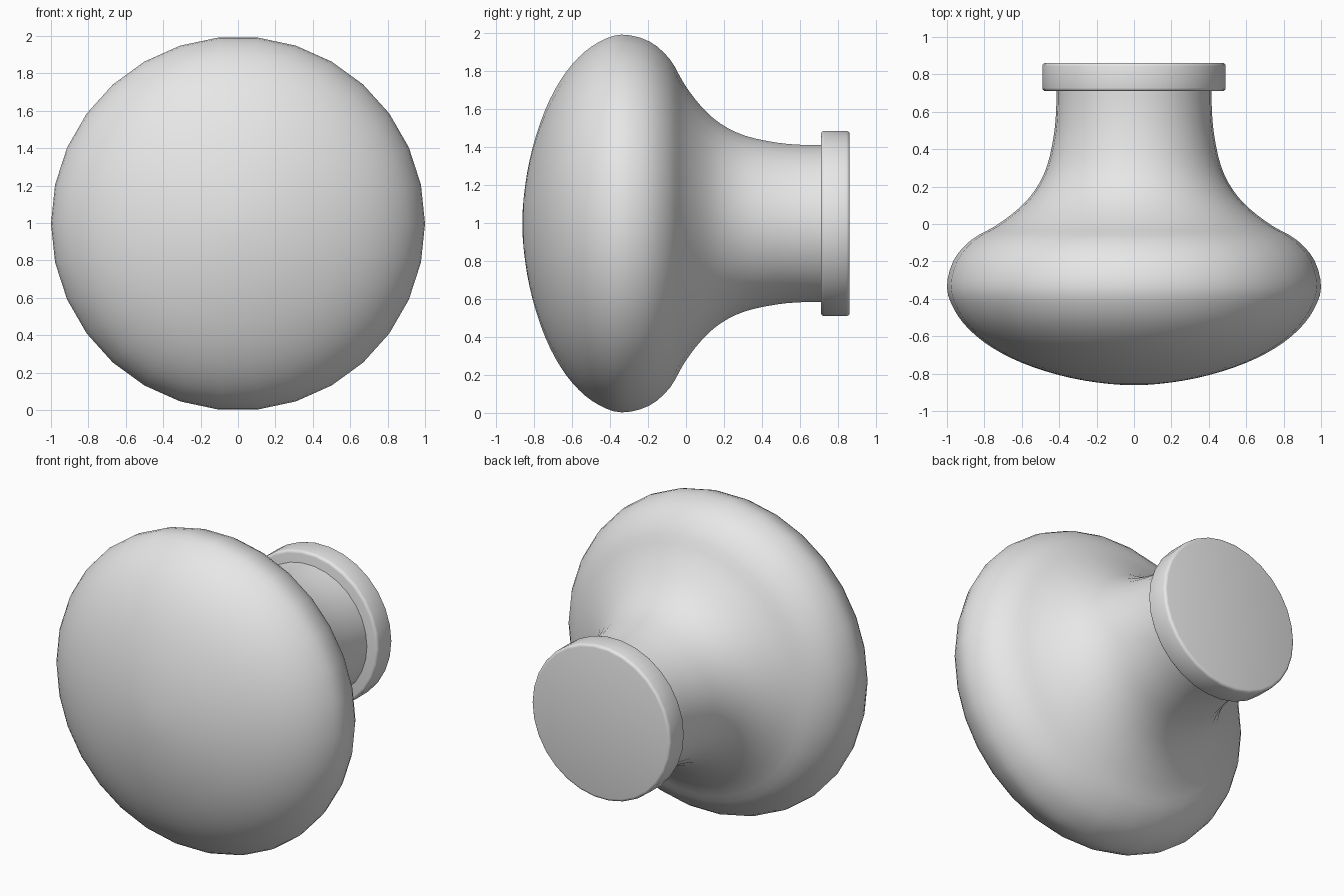
import bpy, bmesh
from math import cos, sin, pi, radians
from mathutils import Vector

cube = bpy.data.objects.get("Cube")
if cube:
    bpy.data.objects.remove(cube, do_unlink=True)

SIDES = 30
CENTRE_Z = 0.997

grey = bpy.data.materials.new("plain grey")
grey.use_nodes = True
colour = (0.8, 0.8, 0.8, 1)
grey.diffuse_color = colour
grey.node_tree.nodes["Principled BSDF"].inputs["Base Color"].default_value = colour


def smooth_profile(points, steps=3):
    """Pass a Catmull-Rom curve through (radius, y) points."""
    p = [Vector(q) for q in points]
    p = [Vector((-p[1].x, p[1].y))] + p + [p[-1] * 2 - p[-2]]
    out = []
    for a, b, c, d in zip(p, p[1:], p[2:], p[3:]):
        for i in range(steps):
            t = i / steps
            out.append(0.5 * (2 * b + (c - a) * t + (2 * a - 5 * b + 4 * c - d) * t**2
                              + (3 * b - a - 3 * c + d) * t**3))
    return out + [p[-2]]


def lathe(name, profile):
    """Turn a profile round the front-to-back axis."""
    bm = bmesh.new()
    rings = []
    for r, y in profile:
        if r < 1e-5:
            rings.append([bm.verts.new((0, y, CENTRE_Z))] * SIDES)
        else:
            rings.append([bm.verts.new((r * cos(a), y, CENTRE_Z + r * sin(a)))
                          for a in (2 * pi * i / SIDES for i in range(SIDES))])
    for lower, upper in zip(rings, rings[1:]):
        for i in range(SIDES):
            j = (i + 1) % SIDES
            bm.faces.new(dict.fromkeys((lower[i], lower[j], upper[j], upper[i])))
    for ring in (rings[0], rings[-1]):
        if ring[0] is not ring[1]:
            bm.faces.new(ring)
    bmesh.ops.recalc_face_normals(bm, faces=bm.faces)
    mesh = bpy.data.meshes.new(name)
    bm.to_mesh(mesh)
    bm.free()
    mesh.materials.append(grey)
    obj = bpy.data.objects.new(name, mesh)
    bpy.context.collection.objects.link(obj)
    return obj


# Domed knob flowing into the neck
knob = lathe("knob_and_neck", smooth_profile([
    (0, -0.862), (0.2, -0.847), (0.4, -0.808), (0.6, -0.742), (0.76, -0.66),
    (0.88, -0.565), (0.96, -0.46), (1.0, -0.34), (0.965, -0.195), (0.87, -0.085),
    (0.74, -0.01), (0.62, 0.08), (0.53, 0.18), (0.465, 0.31), (0.428, 0.48),
    (0.416, 0.62), (0.415, 0.72)]))

# Mounting flange with rounded rims
flange = lathe("mounting_flange", [(0.49, 0.71), (0.49, 0.862)])
bevel = flange.modifiers.new("rounded_rims", "BEVEL")
bevel.width = 0.018
bevel.segments = 3
bevel.limit_method = "ANGLE"
bevel.angle_limit = radians(40)

# Smooth shading with crisp edges
for obj in (knob, flange):
    bpy.ops.object.select_all(action="DESELECT")
    obj.select_set(True)
    bpy.context.view_layer.objects.active = obj
    if obj is flange:
        bpy.ops.object.modifier_apply(modifier=bevel.name)
    bpy.ops.object.shade_smooth_by_angle(angle=radians(35))
